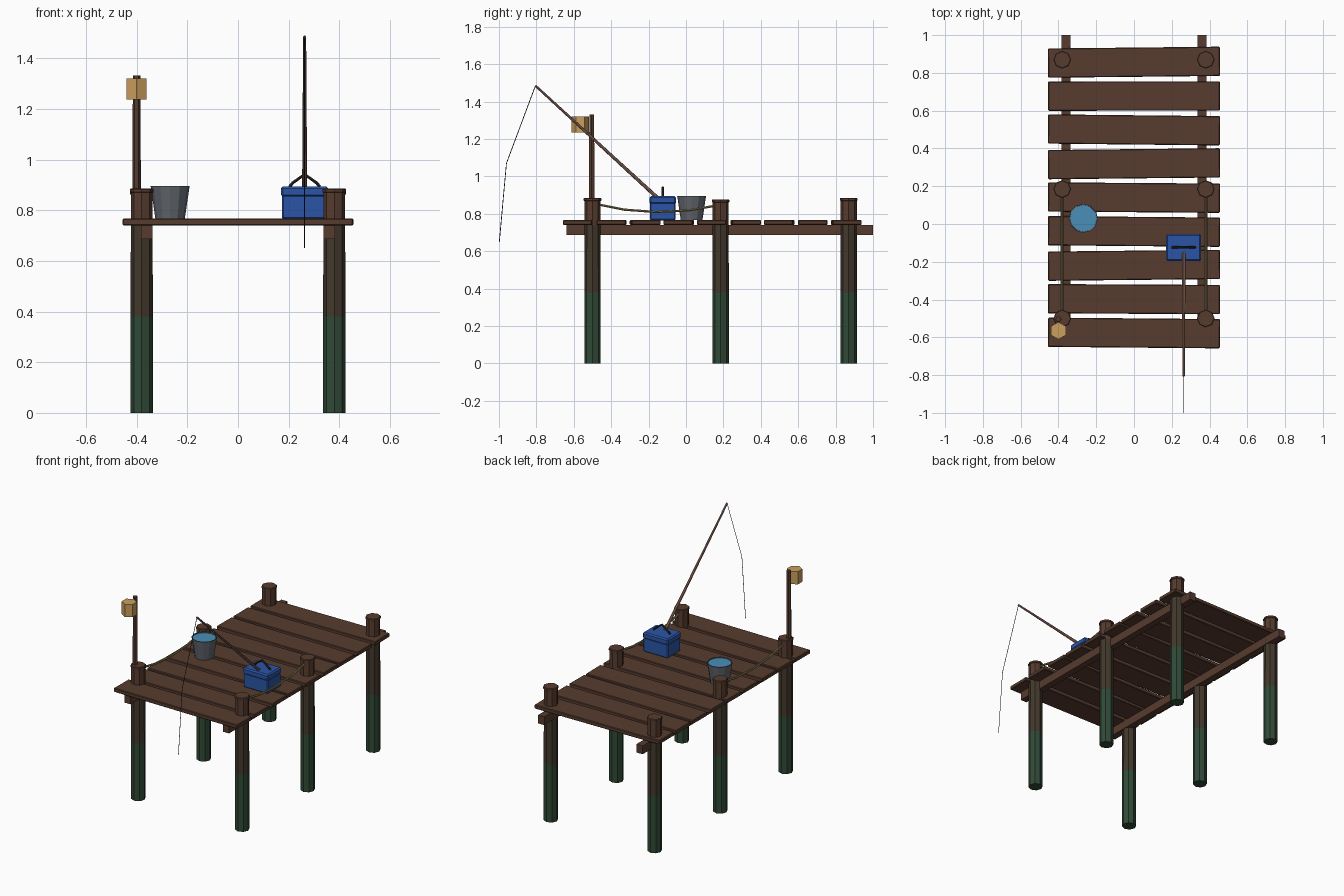
import bpy, bmesh, math
from mathutils import Vector

if "Cube" in bpy.data.objects:
    bpy.data.objects.remove(bpy.data.objects["Cube"])


def mat(name, r, g, b):
    m = bpy.data.materials.new(name)
    m.diffuse_color = (r, g, b, 1)
    m.use_nodes = True
    m.node_tree.nodes["Principled BSDF"].inputs["Base Color"].default_value = m.diffuse_color
    return m


WOOD = mat("brown wood", 0.095, 0.045, 0.028)
DAMP = mat("damp wood", 0.056, 0.040, 0.025)
MOSS = mat("moss green", 0.030, 0.068, 0.038)
LAMP = mat("lantern amber", 0.60, 0.35, 0.11)
GREY = mat("bucket grey", 0.12, 0.135, 0.155)
WATER = mat("water blue", 0.07, 0.27, 0.47)
BLUE = mat("box blue", 0.024, 0.09, 0.38)
DARK = mat("dark grey", 0.02, 0.02, 0.022)
ROPE = mat("rope tan", 0.24, 0.19, 0.085)
ROD = mat("rod pinkish brown", 0.28, 0.15, 0.115)


def finish(name, bm, *mats):
    bmesh.ops.recalc_face_normals(bm, faces=bm.faces)
    me = bpy.data.meshes.new(name)
    bm.to_mesh(me)
    bm.free()
    for m in mats:
        me.materials.append(m)
    ob = bpy.data.objects.new(name, me)
    bpy.context.collection.objects.link(ob)
    return ob


def box(name, center, size, m, bevel=0.0, rot=0.0):
    bm = bmesh.new()
    bmesh.ops.create_cube(bm, size=1)
    for v in bm.verts:
        v.co = Vector([a * b for a, b in zip(v.co, size)])
    if bevel:
        bmesh.ops.bevel(bm, geom=bm.edges[:], offset=bevel, segments=1, affect='EDGES')
    ob = finish(name, bm, m)
    ob.location = center
    ob.rotation_euler.z = rot
    return ob


def lathe(name, x, y, profile, sides, mats, rule=lambda z: 0, turn=0.0):
    """Stack of rings (radius, z), closed at both ends, coloured by height."""
    bm = bmesh.new()
    rings = [[bm.verts.new((x + r * math.cos(turn + 2 * math.pi * i / sides),
                            y + r * math.sin(turn + 2 * math.pi * i / sides), z))
              for i in range(sides)] for r, z in profile]
    for a, b in zip(rings, rings[1:]):
        for i in range(sides):
            j = (i + 1) % sides
            bm.faces.new((a[i], a[j], b[j], b[i]))
    bm.faces.new(rings[0])
    bm.faces.new(rings[-1])
    for f in bm.faces:
        f.material_index = rule(f.calc_center_median().z)
    return finish(name, bm, *mats)


def tube(name, pts, radii, m, sides=6):
    """Swept tube through points lying in one plane."""
    pts = [Vector(p) for p in pts]
    normal = Vector((1, 0, 0)) if abs(pts[0].x - pts[-1].x) < 1e-6 else Vector((0, 1, 0))
    bm = bmesh.new()
    rings = []
    for k, p in enumerate(pts):
        t = (pts[min(k + 1, len(pts) - 1)] - pts[max(k - 1, 0)]).normalized()
        side = t.cross(normal).normalized()
        rings.append([bm.verts.new(p + radii[k] * (normal * math.cos(a) + side * math.sin(a)))
                      for a in (2 * math.pi * i / sides for i in range(sides))])
    for a, b in zip(rings, rings[1:]):
        for i in range(sides):
            j = (i + 1) % sides
            bm.faces.new((a[i], a[j], b[j], b[i]))
    bm.faces.new(rings[0])
    bm.faces.new(rings[-1])
    return finish(name, bm, m)


# Deck planks, each slightly askew
for k, deg in enumerate((-0.5, -0.3, 0.6, -0.5, -0.4, 0.6, -0.6, 0.1, 0.6)):
    box(f"plank_{k + 1}", (0, -0.577 + 0.1792 * k, 0.7535), (0.91, 0.155, 0.026),
        WOOD, 0.004, math.radians(deg))

# Stringers, posts and sagging ropes on both sides
for s, side in ((-1, "left"), (1, "right")):
    box(f"{side}_stringer", (0.36 * s, 0.18, 0.713), (0.045, 1.64, 0.055), WOOD)
    for y, top, part in ((-0.5, 0.885, "front"), (0.185, 0.877, "middle"), (0.87, 0.885, "back")):
        lathe(f"{side}_{part}_post", 0.38 * s, y,
              [(0.044, 0), (0.044, 0.38), (0.043, 0.74), (0.043, top - 0.016),
               (0.047, top - 0.014), (0.047, top - 0.003), (0.043, top)], 8,
              (MOSS, DAMP, WOOD), lambda z: 0 if z < 0.37 else 1 if z < 0.7 else 2)
    tube(f"{side}_rope",
         [(0.381 * s, -0.5 + 0.685 * t, 0.856 - 0.008 * t - 0.17 * t * (1 - t))
          for t in (0, 0.25, 0.5, 0.75, 1)], [0.007] * 5, ROPE)

# Lantern on its pole
lathe("lantern_pole", -0.40, -0.504, [(0.017, 0.765), (0.015, 1.332)], 6, (WOOD,))
lathe("lantern", -0.40, -0.565, [(0.046, 1.236), (0.046, 1.32)], 6, (LAMP,), turn=math.pi / 6)

# Bucket with water
lathe("bucket", -0.268, 0.03, [(0.058, 0.766), (0.077, 0.895), (0.072, 0.895), (0.071, 0.884)],
      12, (GREY,))
lathe("bucket_water", -0.268, 0.03, [(0.0715, 0.883), (0.0715, 0.889)], 12, (WATER,))

# Tackle box with lid and handle
box("tackle_box", (0.263, -0.124, 0.813), (0.18, 0.136, 0.095), BLUE, 0.006)
box("tackle_box_lid", (0.263, -0.124, 0.873), (0.186, 0.142, 0.042), BLUE, 0.008)
tube("box_handle", [(0.203, -0.124, 0.892), (0.216, -0.124, 0.908), (0.263, -0.124, 0.941),
                    (0.31, -0.124, 0.908), (0.323, -0.124, 0.892)], [0.007] * 5, DARK)

# Fishing rod and line
tube("fishing_rod", [(0.263, -0.14, 0.874), (0.263, -0.805, 1.485)], [0.010, 0.006], ROD, 8)
tube("fishing_line", [(0.263, -0.805, 1.485), (0.263, -0.96, 1.07), (0.263, -0.998, 0.65)],
     [0.002] * 3, DARK, 4)
